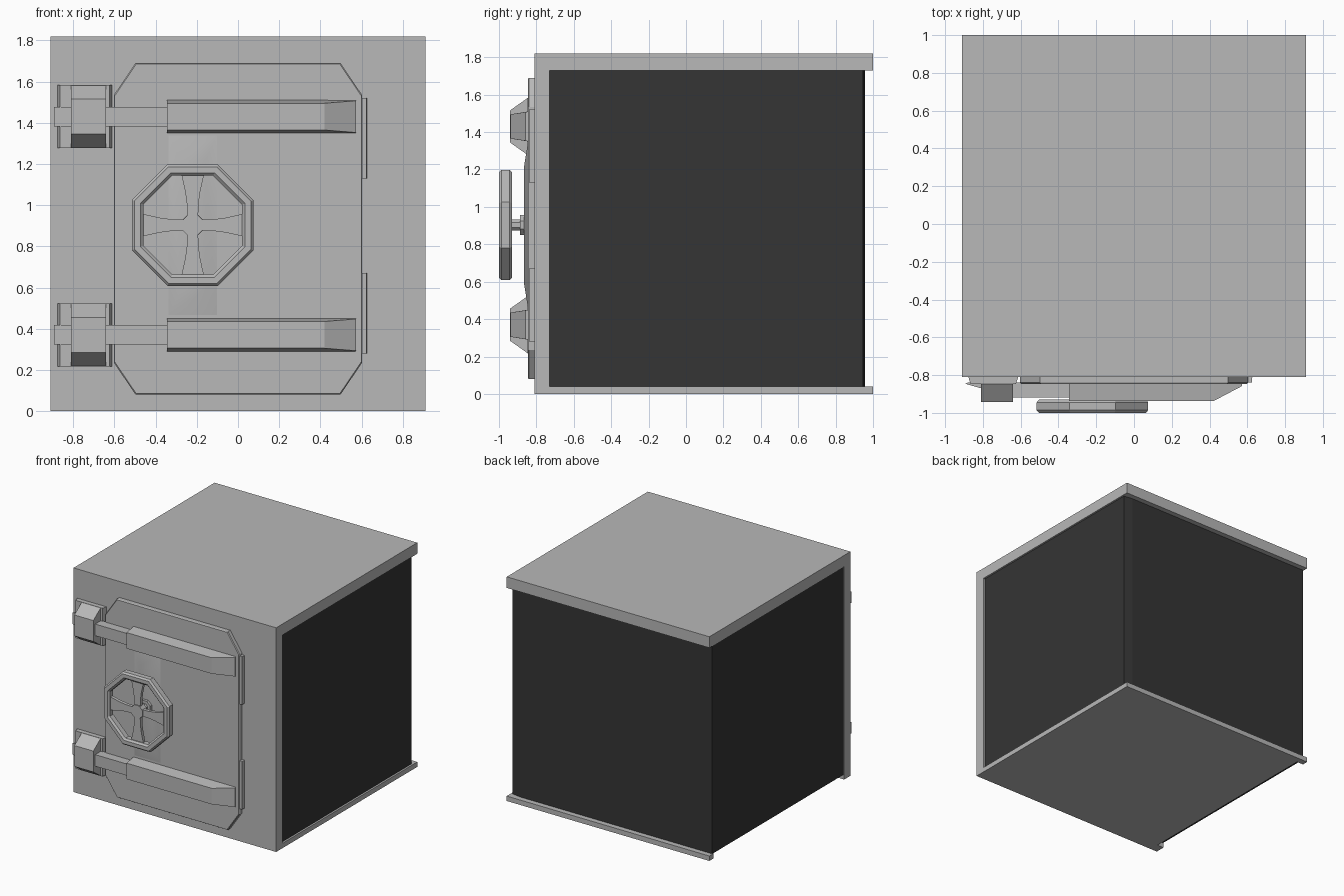
import bpy, bmesh
from math import cos, sin, pi, radians

if "Cube" in bpy.data.objects:
    bpy.data.objects.remove(bpy.data.objects["Cube"], do_unlink=True)


def material(name, value):
    m = bpy.data.materials.new(name)
    m.use_nodes = True
    colour = (value, value, value, 1)
    m.diffuse_color = colour
    bsdf = m.node_tree.nodes["Principled BSDF"]
    bsdf.inputs["Base Color"].default_value = colour
    bsdf.inputs["Roughness"].default_value = 0.7
    return m


STEEL = material("light_grey_steel", 0.48)
DARK = material("dark_grey_panel", 0.035)


def loft(name, loops, mat=STEEL, closed=False):
    """Bridge equal-length point loops, capping the ends unless closed."""
    bm = bmesh.new()
    rings = [[bm.verts.new(p) for p in loop] for loop in loops]
    n = len(rings[0])
    pairs = list(zip(rings, rings[1:])) + ([(rings[-1], rings[0])] if closed else [])
    for a, b in pairs:
        for i in range(n):
            j = (i + 1) % n
            bm.faces.new((a[i], a[j], b[j], b[i]))
    if not closed:
        bm.faces.new(rings[0])
        bm.faces.new(rings[-1])
    bmesh.ops.recalc_face_normals(bm, faces=bm.faces)
    mesh = bpy.data.meshes.new(name)
    bm.to_mesh(mesh)
    bm.free()
    mesh.materials.append(mat)
    obj = bpy.data.objects.new(name, mesh)
    bpy.context.collection.objects.link(obj)
    return obj


def rect(x0, x1, z0, z1, y):
    return [(x0, y, z0), (x1, y, z0), (x1, y, z1), (x0, y, z1)]


def plate(name, x0, x1, z0, z1, y0, y1, inset_x=0, inset_z=0):
    """Block growing forward from y0 to y1, with its front face inset."""
    return loft(name, [rect(x0, x1, z0, z1, y0),
                       rect(x0 + inset_x, x1 - inset_x, z0 + inset_z, z1 - inset_z, y1)])


# Outer shell: front wall and roof in one profile
shell = [(-0.81, 0), (-0.73, 0), (-0.73, 1.73), (1, 1.73), (1, 1.82), (-0.81, 1.82)]
loft("front_and_roof_shell", [[(x, y, z) for y, z in shell] for x in (-0.91, 0.91)])

# Floor slab, cut back along one side
floor = [(0.91, -0.73), (0.91, 1), (-0.91, 1), (-0.91, 0.95), (-0.85, 0.95), (-0.85, -0.73)]
loft("floor_slab", [[(x, y, z) for x, y in floor] for z in (0, 0.04)])

# Dark side and back panels
body = [(-0.905, -0.74), (0.895, -0.74), (0.895, 0.945), (0.82, 0.957), (-0.905, 0.957)]
loft("dark_body", [[(x, y, z) for x, y in body] for z in (0.039, 1.731)], DARK)


# Door with chamfered corners and a slightly bevelled front
def door_outline(inset, y):
    hx, hz, cx, cz = 0.603 - inset, 0.805 - inset, 0.105, 0.155
    quarter = [(hx, hz - cz), (hx - cx, hz)]
    half = quarter + [(-x, z) for x, z in reversed(quarter)]
    return [(x, y, z + 0.885) for x, z in half + [(-x, -z) for x, z in half]]


loft("door", [door_outline(0, -0.80), door_outline(0, -0.84), door_outline(0.004, -0.846)])

# Raised panel behind the wheel
raised = plate("door_raised_panel", -0.34, -0.10, 0.46, 1.345, -0.845, -0.866, 0.06, 0.13)

# Latch tabs, hinges and strap bars, upper and lower
for label, zc in (("lower", 0.37), ("upper", 1.43)):
    tab_z = 0.475 if label == "lower" else 1.325
    plate(label + "_latch_tab", 0.59, 0.627, tab_z - 0.195, tab_z + 0.195, -0.80, -0.84, 0.003)
    plate(label + "_hinge_flange", -0.88, -0.61, zc - 0.153, zc + 0.153, -0.80, -0.848, 0.015)
    plate(label + "_hinge_block", -0.81, -0.64, zc - 0.153, zc + 0.153, -0.846, -0.942, 0, 0.068)
    arm = [(-0.893, -0.846), (-0.64, -0.918), (-0.33, -0.918), (-0.33, -0.84), (-0.88, -0.84)]
    loft(label + "_hinge_arm", [[(x, y, zc + h) for x, y in arm] for h in (-0.047, 0.047)])
    loft(label + "_strap_bar",
         [[(x, -0.844, zc - 0.08), (x, -0.844, zc + 0.08), (x, y, zc + h), (x, y, zc - h)]
          for x, y, h in ((-0.345, -0.938, 0.065), (0.42, -0.938, 0.065), (0.572, -0.858, 0.077))])

# Wheel, an octagonal rim with a rounded section
WX, WZ = -0.22, 0.903


def octagon(apothem, y):
    r = apothem / cos(pi / 8)
    return [(WX + r * cos(a), y, WZ + r * sin(a)) for a in (pi / 8 + k * pi / 4 for k in range(8))]


section = [(0.283, -1.0), (0.295, -0.986), (0.295, -0.944), (0.283, -0.93),
           (0.254, -0.93), (0.240, -0.944), (0.240, -0.986), (0.254, -1.0)]
loft("wheel_rim", [octagon(a, y) for a, y in section], closed=True)

# Four flared spokes
flare = [(0.03, 0.026), (0.10, 0.028), (0.16, 0.036), (0.21, 0.047), (0.25, 0.056)]
side = flare + [(r, -w) for r, w in reversed(flare)]
for k in range(4):
    c, s = round(cos(k * pi / 2)), round(sin(k * pi / 2))
    loft("wheel_spoke_%d" % (k + 1),
         [[(WX + r * c - w * s, y, WZ + r * s + w * c) for r, w in side] for y in (-0.978, -0.952)])

# Hub, shaft and shaft collar
for name, radius, y0, y1 in (("wheel_hub", 0.052, -0.93, -0.985),
                             ("wheel_shaft", 0.03, -0.85, -0.94),
                             ("shaft_collar", 0.053, -0.85, -0.888)):
    loft(name, [octagon(radius, y0), octagon(radius, y1)])

# Soft shading on the raised panel only
bpy.ops.object.select_all(action="DESELECT")
raised.select_set(True)
bpy.context.view_layer.objects.active = raised
bpy.ops.object.shade_smooth_by_angle(angle=radians(40))
